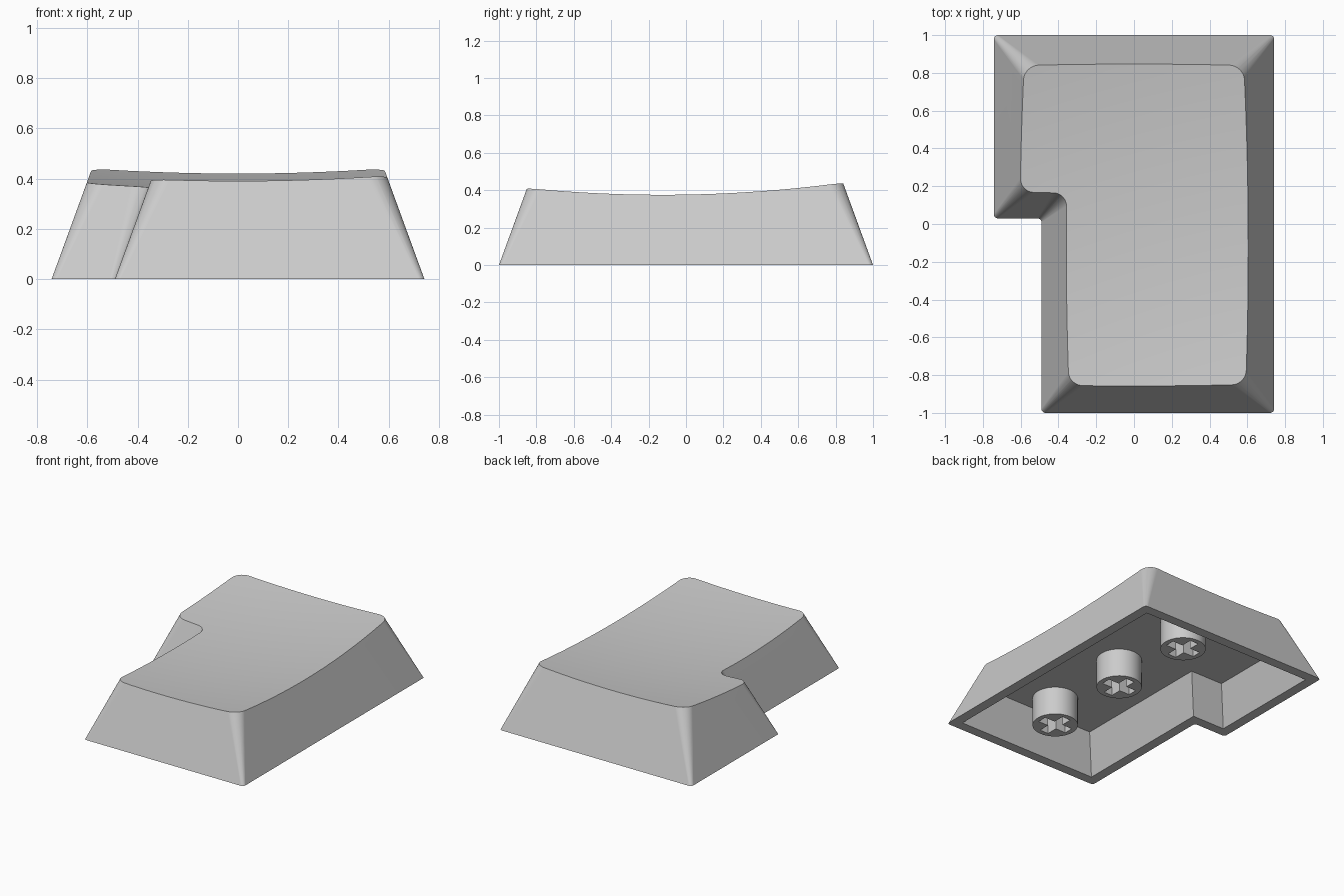
import bpy, bmesh
from math import sin, cos, pi, radians
from mathutils import Vector

if "Cube" in bpy.data.objects:
    bpy.data.objects.remove(bpy.data.objects["Cube"], do_unlink=True)

SLOPE = 0.365          # inward lean of the walls per unit of height
FLOOR = 0.26           # height of the hollow's ceiling
WALL = 0.07
# Stepped footprint, counter-clockwise
FOOTPRINT = [Vector(p) for p in [(-0.49, -1), (0.742, -1), (0.742, 1),
                                 (-0.742, 1), (-0.742, 0.03), (-0.49, 0.03)]]

grey = bpy.data.materials.new("light_grey_plastic")
grey.use_nodes = True
grey.diffuse_color = (0.6, 0.6, 0.6, 1)
grey.node_tree.nodes["Principled BSDF"].inputs["Base Color"].default_value = (0.6, 0.6, 0.6, 1)


def make_object(name, bm):
    bmesh.ops.recalc_face_normals(bm, faces=bm.faces)
    mesh = bpy.data.meshes.new(name)
    bm.to_mesh(mesh)
    bm.free()
    mesh.materials.append(grey)
    obj = bpy.data.objects.new(name, mesh)
    bpy.context.collection.objects.link(obj)
    return obj


def outline(inset, radius, steps=10):
    """Footprint moved inward, with every corner rounded."""
    points = []
    for i, corner in enumerate(FOOTPRINT):
        back = (FOOTPRINT[i - 1] - corner).normalized()
        ahead = (FOOTPRINT[(i + 1) % len(FOOTPRINT)] - corner).normalized()
        corner = corner + inset * (Vector((back.y, -back.x)) + Vector((-ahead.y, ahead.x)))
        if radius == 0:
            points.append(corner)
            continue
        centre = corner + radius * (back + ahead)
        for s in range(steps + 1):
            a = s / steps * pi / 2
            points.append(centre - radius * (ahead * cos(a) + back * sin(a)))
    return points


def loft(name, lower, z0, upper, z1):
    bm = bmesh.new()
    rings = [[bm.verts.new((p.x, p.y, z)) for p in ring]
             for ring, z in ((lower, z0), (upper, z1))]
    n = len(lower)
    for i in range(n):
        j = (i + 1) % n
        bm.faces.new((rings[0][i], rings[0][j], rings[1][j], rings[1][i]))
    bm.faces.new(rings[0])
    bm.faces.new(rings[1])
    return make_object(name, bm)


def box(name, size, centre):
    bm = bmesh.new()
    bmesh.ops.create_cube(bm, size=1)
    bmesh.ops.scale(bm, vec=size, verts=bm.verts)
    bmesh.ops.translate(bm, vec=centre, verts=bm.verts)
    return make_object(name, bm)


def activate(obj):
    bpy.ops.object.select_all(action='DESELECT')
    obj.select_set(True)
    bpy.context.view_layer.objects.active = obj


def cut(obj, cutter):
    mod = obj.modifiers.new("cut", 'BOOLEAN')
    mod.operation, mod.solver, mod.object = 'DIFFERENCE', 'EXACT', cutter
    activate(obj)
    bpy.ops.object.modifier_apply(modifier=mod.name)
    bpy.data.objects.remove(cutter, do_unlink=True)


def finish(obj):
    activate(obj)
    bpy.ops.object.shade_smooth_by_angle(angle=radians(30))
    mod = obj.modifiers.new("even_shading", 'WEIGHTED_NORMAL')
    mod.keep_sharp = True


# Outer body: leaning walls whose corners widen upward
TOP = 0.55
body = loft("key_body", outline(0, 0.022), 0, outline(SLOPE * TOP, 0.095), TOP)

# Dished top: the underside of this block is the curved surface
bm = bmesh.new()
bmesh.ops.create_cube(bm, size=2.2)
bmesh.ops.subdivide_edges(bm, edges=bm.edges, cuts=39, use_grid_fill=True)
for v in bm.verts:
    if v.co.z < -1.09:
        x, y = v.co.x, v.co.y
        v.co.z = 0.354 + 0.018 * y + 0.071 * y * y + 0.062 * x * x
    else:
        v.co.z = 1.5 + 0.4 * v.co.z
cut(body, make_object("dish_cutter", bm))

# Hollow underside
LOW = -0.05
cut(body, loft("hollow_cutter", outline(WALL + SLOPE * LOW, 0), LOW,
               outline(WALL + SLOPE * FLOOR, 0), FLOOR))
finish(body)

# Three round sockets with cross-shaped holes
for label, y in (("front", -0.645), ("middle", 0), ("back", 0.645)):
    bm = bmesh.new()
    bmesh.ops.create_cone(bm, cap_ends=True, segments=48, radius1=0.147,
                          radius2=0.147, depth=0.21)
    bmesh.ops.translate(bm, vec=(0.126, y, 0.165), verts=bm.verts)
    socket = make_object(label + "_socket", bm)
    for size in ((0.225, 0.066, 0.24), (0.066, 0.225, 0.24)):
        cut(socket, box("slot_cutter", size, (0.126, y, 0.135)))
    finish(socket)
